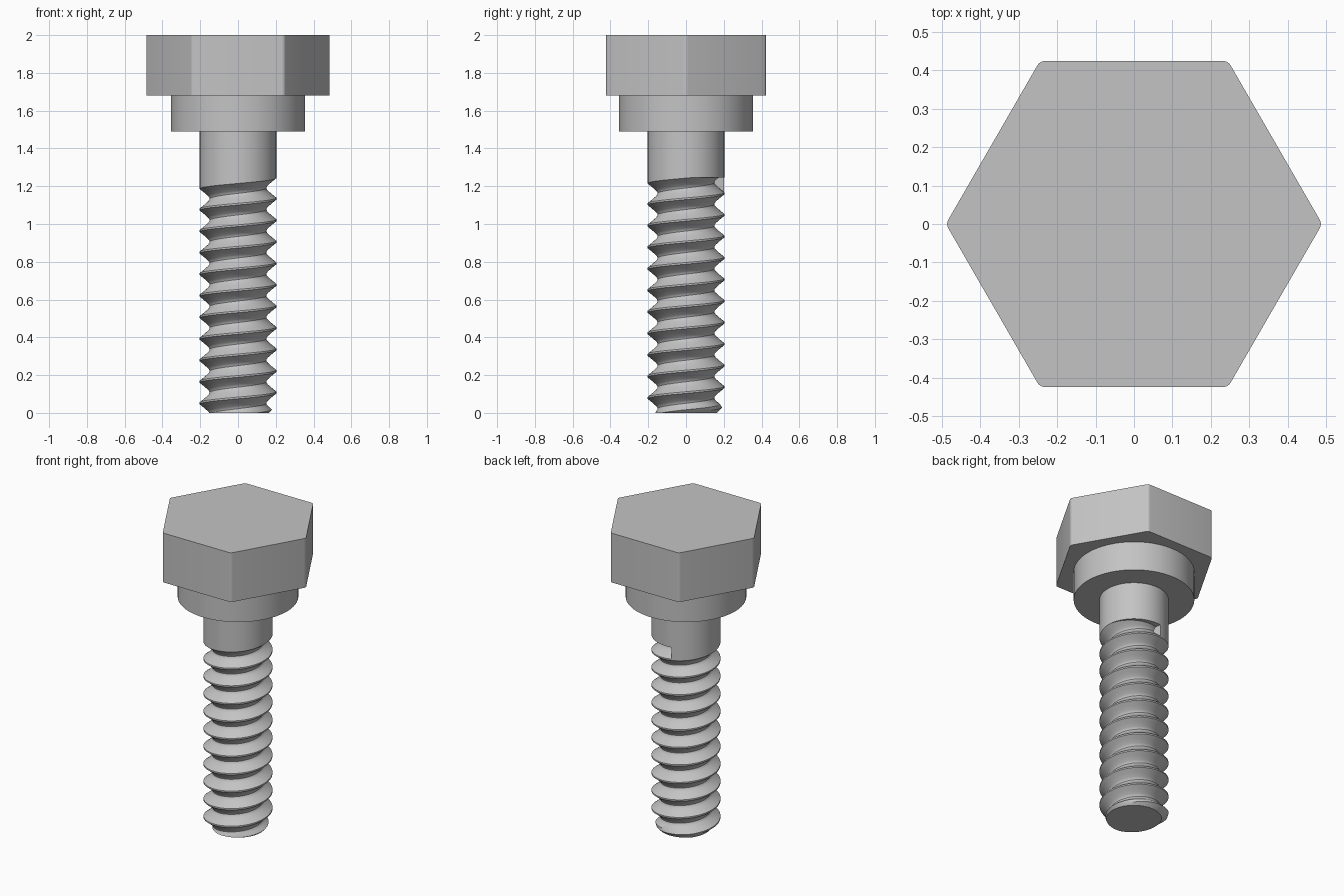
import bpy
import bmesh
from math import pi, cos, sin, radians

if "Cube" in bpy.data.objects:
    bpy.data.objects.remove(bpy.data.objects["Cube"])

STEEL = (0.55, 0.55, 0.55, 1)
steel = bpy.data.materials.new("grey steel")
steel.use_nodes = True
steel.diffuse_color = STEEL
steel.node_tree.nodes["Principled BSDF"].inputs["Base Color"].default_value = STEEL

SHANK_R, PITCH, START = 0.203, 0.114, radians(100)
RUNOUT_Z, COLLAR_Z, HEAD_Z, TOP_Z = 1.245, 1.49, 1.68, 2.0


def finish(bm, name, angle=30):
    bmesh.ops.recalc_face_normals(bm, faces=bm.faces)
    mesh = bpy.data.meshes.new(name)
    bm.to_mesh(mesh)
    bm.free()
    mesh.materials.append(steel)
    obj = bpy.data.objects.new(name, mesh)
    bpy.context.collection.objects.link(obj)
    bpy.ops.object.select_all(action="DESELECT")
    obj.select_set(True)
    bpy.context.view_layer.objects.active = obj
    bpy.ops.object.shade_smooth_by_angle(angle=radians(angle))
    return obj


def prism(name, sides, radius, z0, z1, fillet=0):
    bm = bmesh.new()
    ring = [bm.verts.new((radius * cos(2 * pi * i / sides),
                          radius * sin(2 * pi * i / sides), z0)) for i in range(sides)]
    base = bm.faces.new(ring)
    top = bmesh.ops.extrude_face_region(bm, geom=[base])["geom"]
    bmesh.ops.translate(bm, vec=(0, 0, z1 - z0),
                        verts=[v for v in top if isinstance(v, bmesh.types.BMVert)])
    if fillet:
        upright = [e for e in bm.edges if abs(e.verts[0].co.z - e.verts[1].co.z) > 0.01]
        bmesh.ops.bevel(bm, geom=upright, offset=fillet, segments=4,
                        profile=0.5, affect="EDGES")
    return finish(bm, name)


# Head and round collar
prism("hex_head", 6, 0.489, HEAD_Z, TOP_Z, fillet=0.012)
prism("collar", 96, 0.355, COLLAR_Z, HEAD_Z)

# Thread profile over one pitch: (fraction, radius)
PROFILE = [(0, SHANK_R), (0.08, SHANK_R), (0.24, 0.18), (0.4, 0.159), (0.48, 0.152),
           (0.54, 0.15), (0.6, 0.152), (0.68, 0.159), (0.84, 0.18), (1, SHANK_R)]
COLUMNS, TURNS = 96, 12


def edge_height(turn):
    return 1.17 + PITCH * turn


def thread_radius(turn, z):
    t = (edge_height(turn) - z) / PITCH
    if t <= 0:
        return SHANK_R
    t %= 1
    radius = SHANK_R
    for (a, ra), (b, rb) in zip(PROFILE, PROFILE[1:]):
        if a <= t <= b:
            radius = ra + (rb - ra) * (t - a) / (b - a)
    return min(radius, 0.163 + z)  # chamfered tip


# Threaded shank: a helical grid, clamped at the tip and at the run-out
bm = bmesh.new()
columns = []
for i in range(COLUMNS + 1):
    turn = i / COLUMNS
    angle = START + 2 * pi * turn
    points = [(SHANK_R, COLLAR_Z), (SHANK_R, RUNOUT_Z)]
    for k in range(TURNS):
        for u, _ in PROFILE[:-1]:
            z = edge_height(turn) - PITCH * (k + u)
            z = max(0, min(RUNOUT_Z, z))
            points.append((thread_radius(turn, z), z))
    columns.append([bm.verts.new((r * cos(angle), r * sin(angle), z)) for r, z in points])

for left, right in zip(columns, columns[1:]):
    for j in range(len(left) - 1):
        bm.faces.new((left[j], left[j + 1], right[j + 1], right[j]))
bmesh.ops.remove_doubles(bm, verts=bm.verts, dist=0.0004)
# Closes the tip and the end wall of the groove
bmesh.ops.holes_fill(bm, edges=[e for e in bm.edges if e.is_boundary], sides=0)
finish(bm, "threaded_shank")
